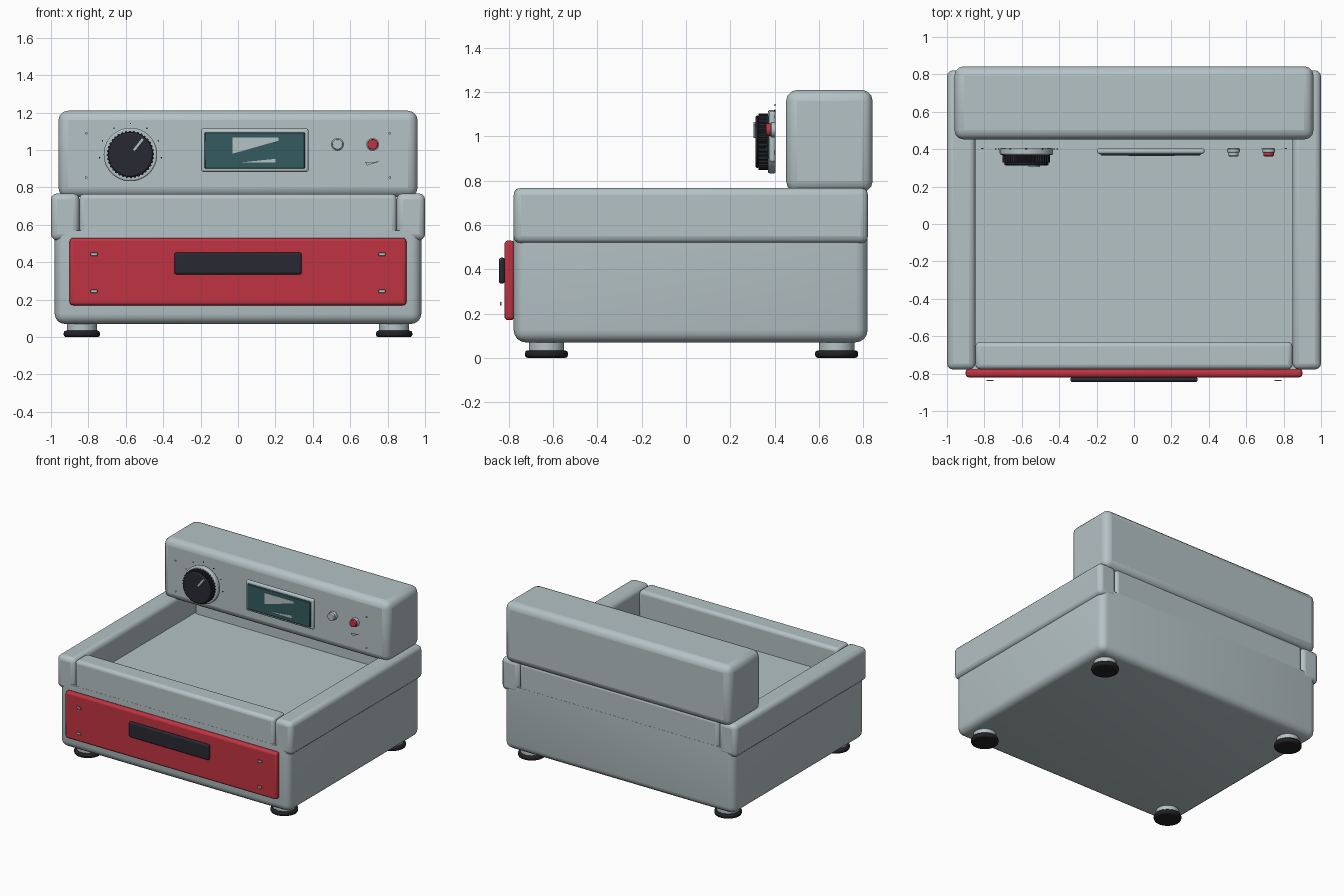
import bpy, bmesh, math
from mathutils import Matrix, Vector

cube = bpy.data.objects.get("Cube")
if cube:
    bpy.data.objects.remove(cube, do_unlink=True)


def material(name, r, g, b):
    m = bpy.data.materials.new(name)
    m.use_nodes = True
    m.diffuse_color = (r, g, b, 1)
    m.node_tree.nodes["Principled BSDF"].inputs["Base Color"].default_value = (r, g, b, 1)
    return m


GREY = material("painted grey", 0.46, 0.54, 0.56)
RED = material("red", 0.53, 0.034, 0.054)
DARK = material("dark plastic", 0.022, 0.023, 0.032)
RUBBER = material("black rubber", 0.016, 0.016, 0.018)
TEAL = material("screen teal", 0.034, 0.105, 0.112)


def finish(name, bm, mat, bevel=0, segments=3):
    bmesh.ops.recalc_face_normals(bm, faces=bm.faces)
    mesh = bpy.data.meshes.new(name)
    bm.to_mesh(mesh)
    bm.free()
    mesh.materials.append(mat)
    ob = bpy.data.objects.new(name, mesh)
    bpy.context.collection.objects.link(ob)
    if bevel:
        mod = ob.modifiers.new("Rounded edges", 'BEVEL')
        mod.width = bevel
        mod.segments = segments
        mod.limit_method = 'ANGLE'
        mod.angle_limit = math.radians(40)
    bpy.ops.object.select_all(action='DESELECT')
    bpy.context.view_layer.objects.active = ob
    ob.select_set(True)
    bpy.ops.object.shade_smooth_by_angle(angle=math.radians(35))
    return ob


def box_mesh(x, y, z):
    """Box from (low, high) pairs on each axis."""
    bm = bmesh.new()
    bmesh.ops.create_cube(bm, size=1)
    for v in bm.verts:
        v.co = Vector([(a + b) / 2 + c * (b - a) for c, (a, b) in zip(v.co, (x, y, z))])
    return bm


def box(name, x, y, z, mat, bevel=0, segments=3):
    return finish(name, box_mesh(x, y, z), mat, bevel, segments)


def prism(name, outline, y, mat, bevel=0):
    """Extrude an x-z outline along y."""
    bm = bmesh.new()
    face = bm.faces.new([bm.verts.new((px, y[0], pz)) for px, pz in outline])
    ext = bmesh.ops.extrude_face_region(bm, geom=[face])["geom"]
    bmesh.ops.translate(bm, vec=(0, y[1] - y[0], 0),
                        verts=[v for v in ext if isinstance(v, bmesh.types.BMVert)])
    return finish(name, bm, mat, bevel, 2)


def disc(name, x, z, r, y, mat, bevel=0, n=40):
    ring = [(x + r * math.cos(2 * math.pi * i / n), z + r * math.sin(2 * math.pi * i / n))
            for i in range(n)]
    return prism(name, ring, y, mat, bevel)


def foot_disc(name, x, y, r, z, mat, bevel=0):
    bm = bmesh.new()
    bmesh.ops.create_cone(bm, cap_ends=True, segments=40, radius1=r, radius2=r,
                          depth=z[1] - z[0],
                          matrix=Matrix.Translation((x, y, (z[0] + z[1]) / 2)))
    return finish(name, bm, mat, bevel, 2)


# Housing: rounded below, sharp on top where it forms the tray floor
TRAY = .57
bm = box_mesh((-.98, .98), (-.778, .82), (.07, TRAY))
rounded = [e for e in bm.edges if min(v.co.z for v in e.verts) < TRAY - .1]
bmesh.ops.bevel(bm, geom=rounded, offset=.055, offset_type='OFFSET', segments=4,
                profile=.5, affect='EDGES')
finish("body", bm, GREY)

# Tray rails and console
box("front_rail", (-.848, .848), (-.777, -.63), (.515, .765), GREY, .025)
box("rear_rail", (-.848, .848), (.68, .819), (.515, .765), GREY, .025)
for side, s in (("left", 1), ("right", -1)):
    box(side + "_rail", sorted((s * .848, s)), (-.778, .822), (.517, .768), GREY, .033)
box("console", (-.96, .96), (.452, .843), (.748, 1.21), GREY, .05)

# Feet
for side, s in (("left", 1), ("right", -1)):
    for end, y in (("front", -.63), ("rear", .68)):
        foot_disc(f"{end}_{side}_foot_stem", s * .835, y, .08, (.03, .09), GREY)
        foot_disc(f"{end}_{side}_foot_pad", s * .835, y, .097, (0, .034), RUBBER, .012)

# Front panel with handle and screws
box("front_panel", (-.9, .9), (-.82, -.774), (.17, .53), RED, .017)
box("handle", (-.34, .34), (-.845, -.818), (.335, .453), DARK, .012)
for side, s in (("left", 1), ("right", -1)):
    for level, z in (("upper", .443), ("lower", .245)):
        box(f"{level}_{side}_panel_screw", (s * .77 - .018, s * .77 + .018),
            (-.84, -.833), (z - .009, z + .009), GREY, .002, 1)
    for level, z in (("upper", 1.09), ("lower", .853)):
        disc(f"{level}_{side}_console_screw", s * .812, z, .007, (.4, .405), GREY, n=10)

# Control knob
KX, KZ = -.575, .976
disc("knob_ring", KX, KZ, .143, (.37, .405), GREY, .008, 48)
teeth = 36
fluted = []
for i in range(teeth * 4):
    a = 2 * math.pi * i / (teeth * 4)
    r = .127 if i % 4 < 2 else .121
    fluted.append((KX + r * math.cos(a), KZ + r * math.sin(a)))
prism("knob", fluted, (.328, .375), DARK)
disc("knob_cap", KX, KZ, .119, (.314, .33), DARK, .01, 48)
d, w = Vector((.62, .78)), Vector((.78, -.62)) * .008
start, end = Vector((KX, KZ)) + d * .028, Vector((KX, KZ)) + d * .108
prism("knob_pointer", [start + w, end + w, end - w, start - w], (.305, .318), GREY)
for i in range(-3, 4):
    a = math.radians(32 * i)
    disc("knob_tick", KX + .166 * math.sin(a), KZ + .166 * math.cos(a), .004,
         (.399, .404), DARK, n=8)

# Display
box("display_frame", (-.197, .377), (.375, .405), (.883, 1.115), GREY, .012)
box("display_screen", (-.18, .357), (.366, .38), (.9, 1.095), TEAL, .005, 1)
prism("display_mark_upper", [(-.03, 1.066), (.217, 1.066), (.217, 1.05), (-.03, .98)],
      (.364, .367), GREY)
prism("display_mark_lower", [(.008, .933), (.2, .953), (.2, .933)], (.364, .367), GREY)

# Push buttons
for name, x, mat in (("grey", .532, GREY), ("red", .72, RED)):
    disc(name + "_button_collar", x, 1.03, .034, (.382, .405), GREY, .005)
    disc(name + "_button", x, 1.03, .028, (.362, .385), mat, .005)
prism("button_mark", [(.68, .935), (.755, .938), (.69, .917)], (.4, .404), GREY)
